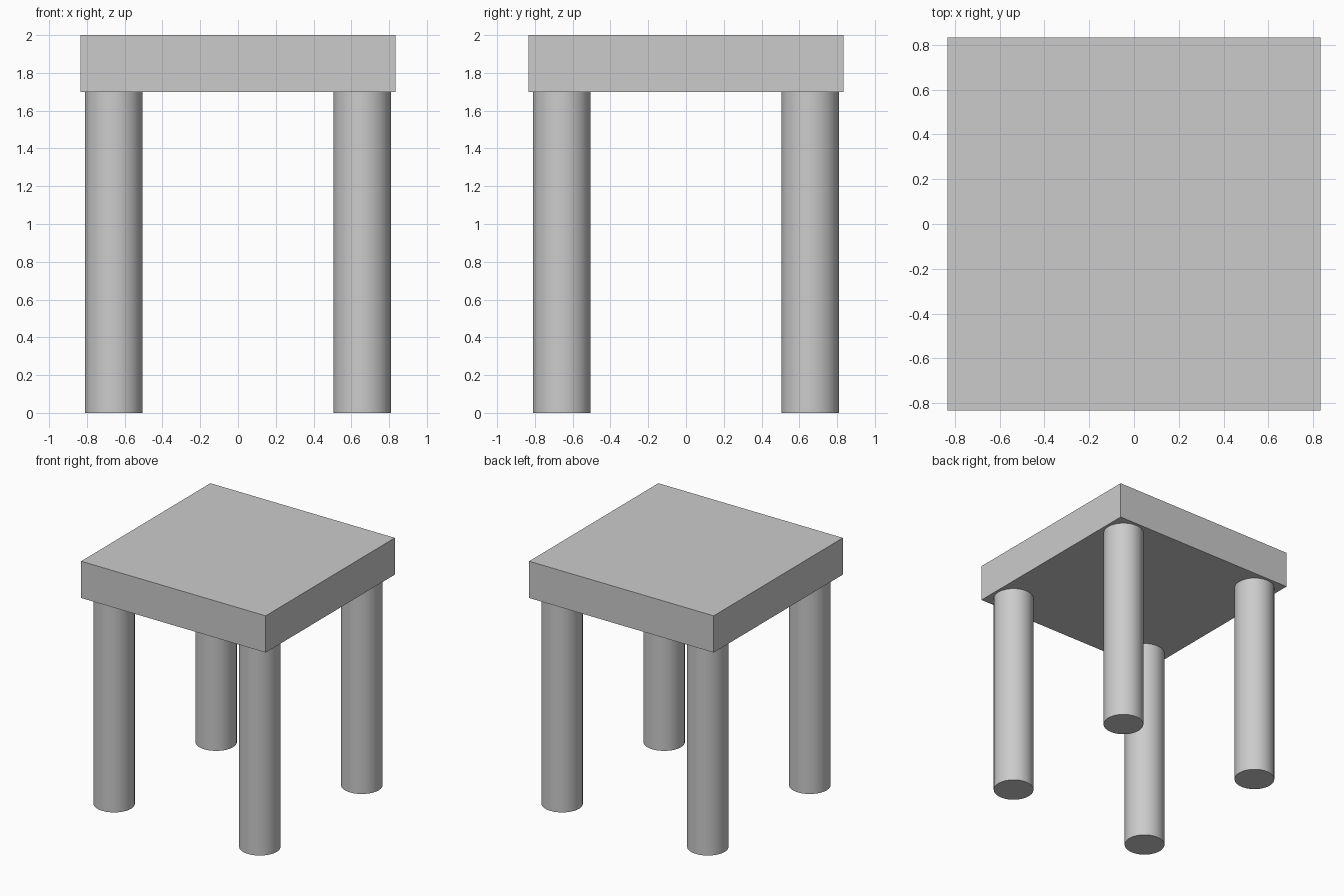
import bpy

# Remove the default object
cube = bpy.data.objects.get("Cube")
if cube:
    bpy.data.objects.remove(cube, do_unlink=True)

SEAT_WIDTH, SEAT_THICKNESS, TOTAL_HEIGHT = 1.667, 0.30, 2.0
LEG_RADIUS, LEG_OFFSET = 0.153, 0.658
LEG_HEIGHT = TOTAL_HEIGHT - SEAT_THICKNESS

# Single plain grey
grey = bpy.data.materials.new("plain_grey")
grey.use_nodes = True
colour = (0.6, 0.6, 0.6, 1.0)
grey.diffuse_color = colour
grey.node_tree.nodes["Principled BSDF"].inputs["Base Color"].default_value = colour


def finish(name):
    obj = bpy.context.object
    obj.name = obj.data.name = name
    obj.data.materials.append(grey)
    return obj


# Square slab seat
bpy.ops.mesh.primitive_cube_add(size=1, location=(0, 0, LEG_HEIGHT + SEAT_THICKNESS / 2))
seat = finish("seat")
seat.scale = (SEAT_WIDTH, SEAT_WIDTH, SEAT_THICKNESS)
bpy.ops.object.transform_apply(location=False, rotation=False, scale=True)

# Four round legs, one near each corner
for end, y in (("front", -LEG_OFFSET), ("back", LEG_OFFSET)):
    for side, x in (("right", -LEG_OFFSET), ("left", LEG_OFFSET)):
        bpy.ops.mesh.primitive_cylinder_add(
            vertices=64, radius=LEG_RADIUS, depth=LEG_HEIGHT,
            location=(x, y, LEG_HEIGHT / 2))
        finish(f"{end}_{side}_leg")
        bpy.ops.object.shade_smooth_by_angle()
